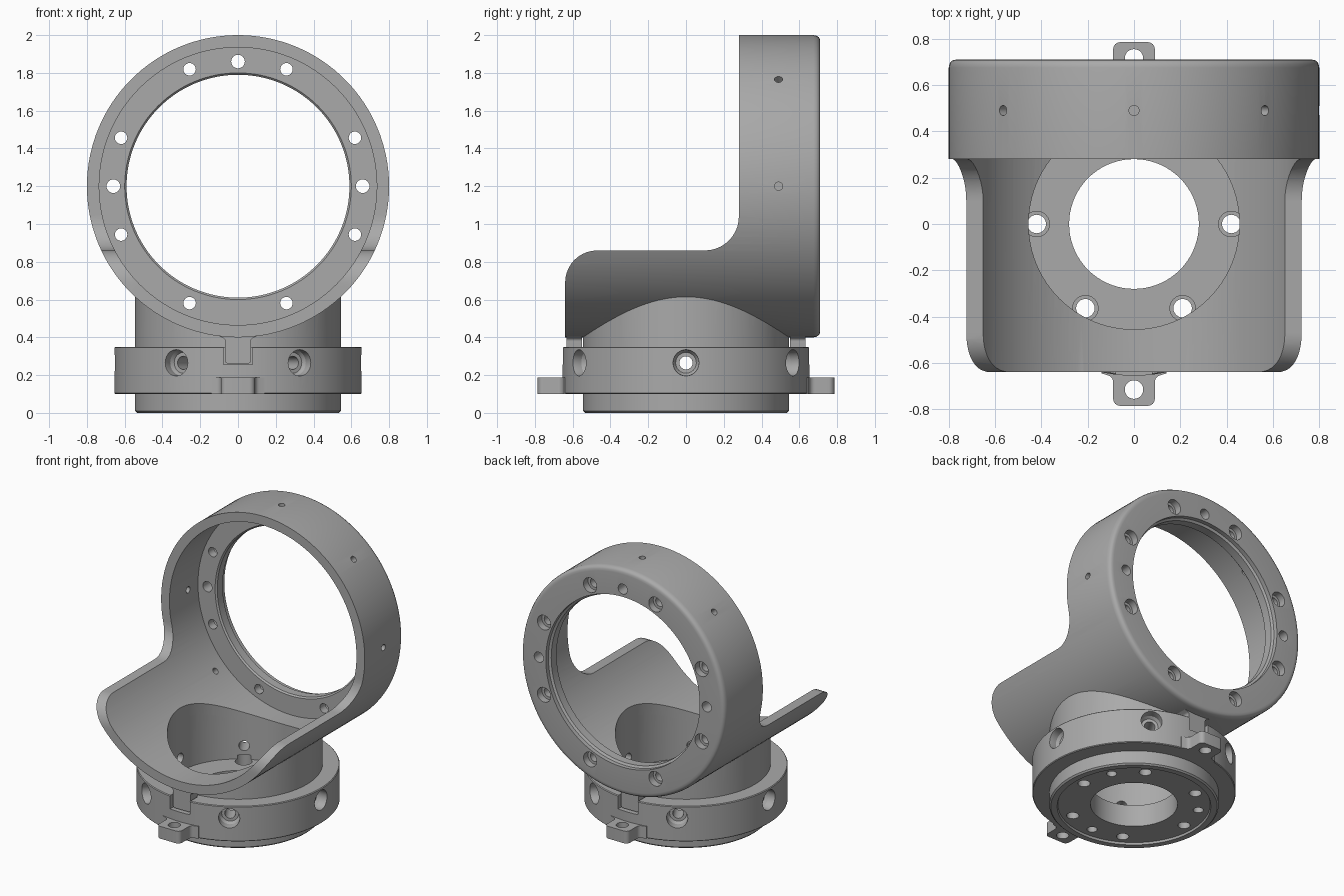
import bpy, bmesh
from math import sin, cos, pi, radians, tan
from mathutils import Matrix, Vector

cube = bpy.data.objects.get("Cube")
if cube:
    bpy.data.objects.remove(cube)

grey = bpy.data.materials.new("machined_grey")
grey.use_nodes = True
grey.diffuse_color = (0.4, 0.4, 0.4, 1)
grey.node_tree.nodes["Principled BSDF"].inputs["Base Color"].default_value = (0.4, 0.4, 0.4, 1)

AXIS = 1.2                                   # height of the ring axis
ALONG_Y = Matrix.Rotation(-pi / 2, 4, 'X')   # turns z into y
RING = Matrix.Translation((0, 0, AXIS)) @ ALONG_Y


def lathe(bm, profile, matrix=Matrix(), n=24, closed=False):
    """Revolve (radius, height) points about z; closed profiles make a tube."""
    rings = [[bm.verts.new(matrix @ Vector((r * cos(2 * pi * i / n), r * sin(2 * pi * i / n), h)))
              for i in range(n)] for r, h in profile]
    pairs = list(zip(rings, rings[1:]))
    if closed:
        pairs.append((rings[-1], rings[0]))
    else:
        bm.faces.new(rings[0])
        bm.faces.new(rings[-1])
    for a, b in pairs:
        for i in range(n):
            j = (i + 1) % n
            bm.faces.new((a[i], a[j], b[j], b[i]))


def rounded(corners, steps=10):
    """Polygon from (x, y, fillet radius) corners."""
    out = []
    for i, (x, y, r) in enumerate(corners):
        p = Vector((x, y))
        if r == 0:
            out.append(p)
            continue
        a = (Vector(corners[i - 1][:2]) - p).normalized()
        b = (Vector(corners[(i + 1) % len(corners)][:2]) - p).normalized()
        half = a.angle(b) / 2
        centre = p + (a + b).normalized() * (r / sin(half))
        start, end = p + a * (r / tan(half)) - centre, p + b * (r / tan(half)) - centre
        sweep = pi - 2 * half
        for k in range(steps + 1):
            t = k / steps
            out.append(centre + (start * sin((1 - t) * sweep) + end * sin(t * sweep)) / sin(sweep))
    return out


def prism(bm, points, low, high, matrix=Matrix()):
    a, b = [[bm.verts.new(matrix @ Vector((p[0], p[1], h))) for p in points] for h in (low, high)]
    bm.faces.new(a)
    bm.faces.new(b)
    for i in range(len(a)):
        j = (i + 1) % len(a)
        bm.faces.new((a[i], a[j], b[j], b[i]))


def make(name, bm):
    bmesh.ops.recalc_face_normals(bm, faces=bm.faces)
    mesh = bpy.data.meshes.new(name)
    bm.to_mesh(mesh)
    bm.free()
    mesh.materials.append(grey)
    ob = bpy.data.objects.new(name, mesh)
    bpy.context.collection.objects.link(ob)
    return ob


def activate(ob):
    bpy.ops.object.select_all(action='DESELECT')
    ob.select_set(True)
    bpy.context.view_layer.objects.active = ob


def boolean(ob, bm, operation='DIFFERENCE'):
    cutter = make("cutter", bm)
    cutter.hide_render = True
    mod = ob.modifiers.new("cut", 'BOOLEAN')
    mod.operation, mod.solver, mod.object = operation, 'EXACT', cutter
    activate(ob)
    bpy.ops.object.modifier_apply(modifier=mod.name)
    bpy.data.objects.remove(cutter)


def smooth(ob):
    activate(ob)
    bpy.ops.object.shade_smooth_by_angle(angle=radians(30))


def radial(direction, centre):
    return Matrix.Translation(centre) @ Vector(direction).to_track_quat('Z', 'Y').to_matrix().to_4x4()


# Ring housing: flanged tube trimmed to a full ring plus a lower trough
bm = bmesh.new()
lathe(bm, [(.735, -.64), (.8, -.64), (.8, .675), (.797, .69), (.79, .702), (.78, .708), (.765, .71),
           (.605, .71), (.605, .68), (.59, .67), (.59, .61), (.6, .6), (.735, .6)], RING, 128, True)
housing = make("ring_housing", bm)

side_plane = Matrix(((0, 0, 1, 0), (1, 0, 0, 0), (0, 1, 0, 0), (0, 0, 0, 1)))
bm = bmesh.new()
prism(bm, rounded([(-.7, .3, 0), (-.7, .5, 0), (-.64, .5, 0), (-.64, .86, .17), (.28, .86, .18),
                   (.28, 2.1, 0), (.9, 2.1, 0), (.9, .3, 0)]), -1, 1, side_plane)
boolean(housing, bm, 'INTERSECT')

# Round well through the trough
bm = bmesh.new()
lathe(bm, [(.455, .3), (.455, 1)], n=96)
boolean(housing, bm)

# Flange screw holes, pin holes and radial holes in the ring
bm = bmesh.new()
for k in range(8):
    t = radians(22.5 + 45 * k)
    at = Matrix.Translation((.67 * cos(t), 0, AXIS + .67 * sin(t))) @ ALONG_Y
    lathe(bm, [(.033, .55), (.033, .66), (.052, .66), (.052, .8)], at)
for k in range(3):
    t = k * pi / 2
    at = Matrix.Translation((.66 * cos(t), 0, AXIS + .66 * sin(t))) @ ALONG_Y
    lathe(bm, [(.036, .55), (.036, .8)], at)
for deg in (0, 45, 90, 135, 180, 225, 315):
    t = radians(deg)
    depth = .9 if deg <= 180 else .78
    lathe(bm, [(.022, .7), (.022, depth)], radial((cos(t), 0, sin(t)), (0, .49, AXIS)), 16)
boolean(housing, bm)
smooth(housing)

# Base cup with collar and floor
bm = bmesh.new()
lathe(bm, [(.28, .015), (.49, .015), (.495, 0), (.535, 0), (.545, .01), (.545, .1), (.65, .1), (.655, .105),
           (.655, .345), (.65, .35), (.545, .35), (.545, .75), (.455, .75), (.455, .17), (.28, .17)],
      n=96, closed=True)
cup = make("base_cup", bm)
bm = bmesh.new()
lathe(bm, [(.77, -1), (.77, 1)], RING, 128)
boolean(cup, bm)

# Floor screws, blind pins, collar screws and key notches
bm = bmesh.new()
for k in range(6):
    t = k * pi / 3
    lathe(bm, [(.04, -.05), (.04, .12), (.055, .12), (.055, .2)],
          Matrix.Translation((.42 * cos(t), .42 * sin(t), 0)))
    lathe(bm, [(.035, .4), (.035, .58), (.055, .58), (.068, .6), (.068, .645), (.078, .7)],
          radial((cos(t), sin(t), 0), (0, 0, .265)))
for deg in (30, 150, 270):
    t = radians(deg)
    lathe(bm, [(.033, -.05), (.033, .1)], Matrix.Translation((.42 * cos(t), .42 * sin(t), 0)))
for s in (-1, 1):
    prism(bm, rounded([(-.078, s * .56, 0), (.078, s * .56, 0), (.078, s * .72, 0), (-.078, s * .72, 0)]),
          .255, .4)
boolean(cup, bm)
smooth(cup)

# Locating keys under the trough and lock tabs on the collar, front and back
for s, side in ((-1, "front"), (1, "back")):
    bm = bmesh.new()
    prism(bm, rounded([(-.068, .262, .015), (.068, .262, .015), (.068, .392, .02), (.12, .415, 0),
                       (.12, .43, 0), (-.12, .43, 0), (-.12, .415, 0), (-.068, .392, .02)], 5),
          -.632, -.55, Matrix.Rotation(pi if s > 0 else 0, 4, 'Z')
          @ Matrix(((1, 0, 0, 0), (0, 0, 1, 0), (0, 1, 0, 0), (0, 0, 0, 1))))
    smooth(make(side + "_key", bm))

    bm = bmesh.new()
    turn = Matrix.Rotation(pi if s < 0 else 0, 4, 'Z')
    prism(bm, rounded([(-.14, .6, 0), (.14, .6, 0), (.14, .645, 0), (.09, .66, .03), (.09, .785, .03),
                       (-.09, .785, .03), (-.09, .66, .03), (-.14, .645, 0)], 6), .1, .187, turn)
    tab = make(side + "_lock_tab", bm)
    bm = bmesh.new()
    lathe(bm, [(.04, 0), (.04, .3)], Matrix.Translation((0, s * .715, 0)))
    boolean(tab, bm)
    smooth(tab)
